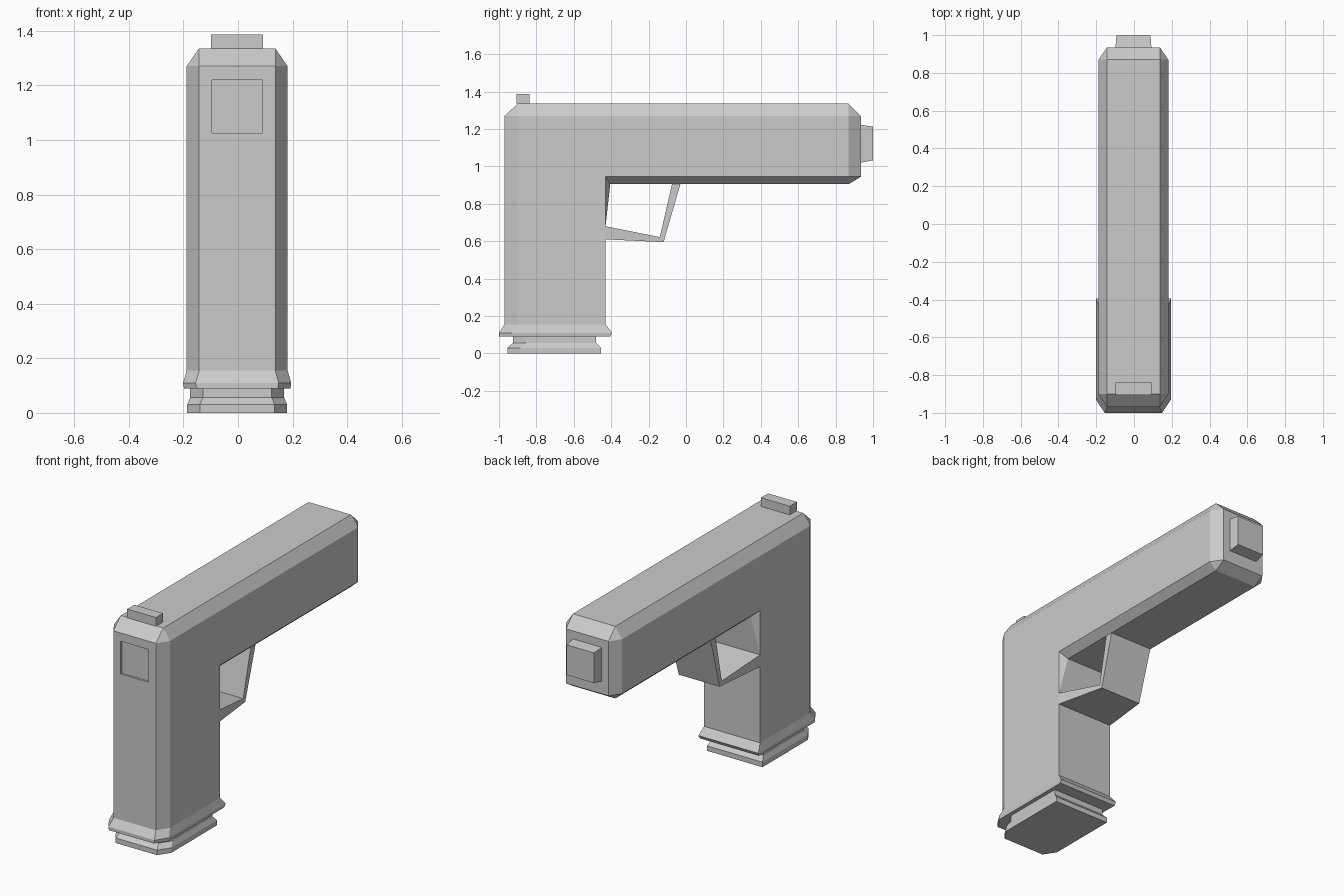
import bpy
from mathutils import Vector

if "Cube" in bpy.data.objects:
    bpy.data.objects.remove(bpy.data.objects["Cube"])

CX = -0.003  # slight sideways offset of the whole model

grey = bpy.data.materials.new("plain_grey")
grey.diffuse_color = (0.6, 0.6, 0.6, 1)
grey.use_nodes = True
grey.node_tree.nodes["Principled BSDF"].inputs["Base Color"].default_value = grey.diffuse_color


def make(name, verts, faces):
    """Build one flat-shaded object with outward normals."""
    import bmesh
    bm = bmesh.new()
    vs = [bm.verts.new(Vector(v) + Vector((CX, 0, 0))) for v in verts]
    for f in faces:
        bm.faces.new([vs[i] for i in f])
    bmesh.ops.recalc_face_normals(bm, faces=bm.faces)
    mesh = bpy.data.meshes.new(name)
    bm.to_mesh(mesh)
    bm.free()
    mesh.materials.append(grey)
    ob = bpy.data.objects.new(name, mesh)
    bpy.context.collection.objects.link(ob)
    return ob


def loft(name, rings, cap_start=True, cap_end=True):
    """Skin a list of equal-length closed rings."""
    n = len(rings[0])
    verts = [p for r in rings for p in r]
    faces = [(k * n + i, k * n + (i + 1) % n, (k + 1) * n + (i + 1) % n, (k + 1) * n + i)
             for k in range(len(rings) - 1) for i in range(n)]
    if cap_start:
        faces.append(tuple(range(n)))
    if cap_end:
        faces.append(tuple(range(len(verts) - n, len(verts))))
    return make(name, verts, faces)


def rect_y(y, w, z0, z1):
    return [(-w, y, z0), (w, y, z0), (w, y, z1), (-w, y, z1)]


# Body: wide side outline (0-6) and narrower bevelled outline (7-14)
W, N = 0.185, 0.14
side = [(-.90, .155), (-.90, 1.27), (.87, 1.27), (.87, .945),
        (-.43, .945), (-.43, .68), (-.43, .155)]
inner = [(-.97, .155), (-.97, 1.27), (-.90, 1.335), (.87, 1.335),
         (.935, 1.27), (.935, .945), (.87, .905), (-.405, .905)]
half = [(W, y, z) for y, z in side] + [(N, y, z) for y, z in inner]
n = len(half)
verts = half + [(-x, y, z) for x, y, z in half]

# Side wall and bevel strip, mirrored to both sides
strip = [(0, 1, 2, 3, 4, 5, 6), (0, 1, 8, 7), (1, 9, 8), (1, 2, 10, 9), (2, 11, 10),
         (2, 3, 12, 11), (3, 13, 12), (3, 4, 14, 13), (4, 5, 14)]
faces = strip + [tuple(i + n for i in f) for f in strip]
# Faces bridging left to right, leaving the rear face for the panel recess
chain = [8, 9, 10, 11, 12, 13, 14, 5, 6]
faces += [(a, b, b + n, a + n) for a, b in zip(chain, chain[1:])]

# Rear face with a shallow recessed panel
o = len(verts)
verts += rect_y(-.97, .093, 1.025, 1.22) + rect_y(-.958, .093, 1.025, 1.22)
rear = [7 + n, 7, 8, 8 + n]
for i in range(4):
    j = (i + 1) % 4
    faces.append((rear[i], rear[j], o + j, o + i))
    faces.append((o + i, o + j, o + 4 + j, o + 4 + i))
faces.append((o + 4, o + 5, o + 6, o + 7))
make("body", verts, faces)


# Flared rim and foot under the grip
def foot_ring(z, w, y0, y1):
    c = w - .046
    return [(-c, y0, z), (c, y0, z), (w, y0 + .07, z), (w, y1, z), (-w, y1, z), (-w, y0 + .07, z)]


loft("grip_base", [foot_ring(.155, .185, -.97, -.43),
                   foot_ring(.11, .198, -1.0, -.395),
                   foot_ring(.09, .195, -1.0, -.405),
                   foot_ring(.09, .172, -.925, -.48),
                   foot_ring(.057, .172, -.925, -.48),
                   foot_ring(.03, .183, -.955, -.455),
                   foot_ring(0, .183, -.955, -.455)], cap_start=False)

# Tapered guard loop: (half width, outer y, z, inner y, z)
guard = [(.185, -.43, .61, -.43, .68),
         (.135, -.12, .595, -.14, .622),
         (.14, -.03, .905, -.075, .905)]
loft("guard", [[(-w, a, b), (w, a, b), (w, c, d), (-w, c, d)] for w, a, b, c, d in guard],
     cap_start=False, cap_end=False)

# Block on the far end and small sight on top
loft("end_block", [rect_y(.935, .095, 1.02, 1.222), rect_y(1.0, .09, 1.033, 1.213)], cap_start=False)
loft("sight", [rect_y(-.905, .095, 1.335, 1.387), rect_y(-.838, .095, 1.335, 1.387)])
